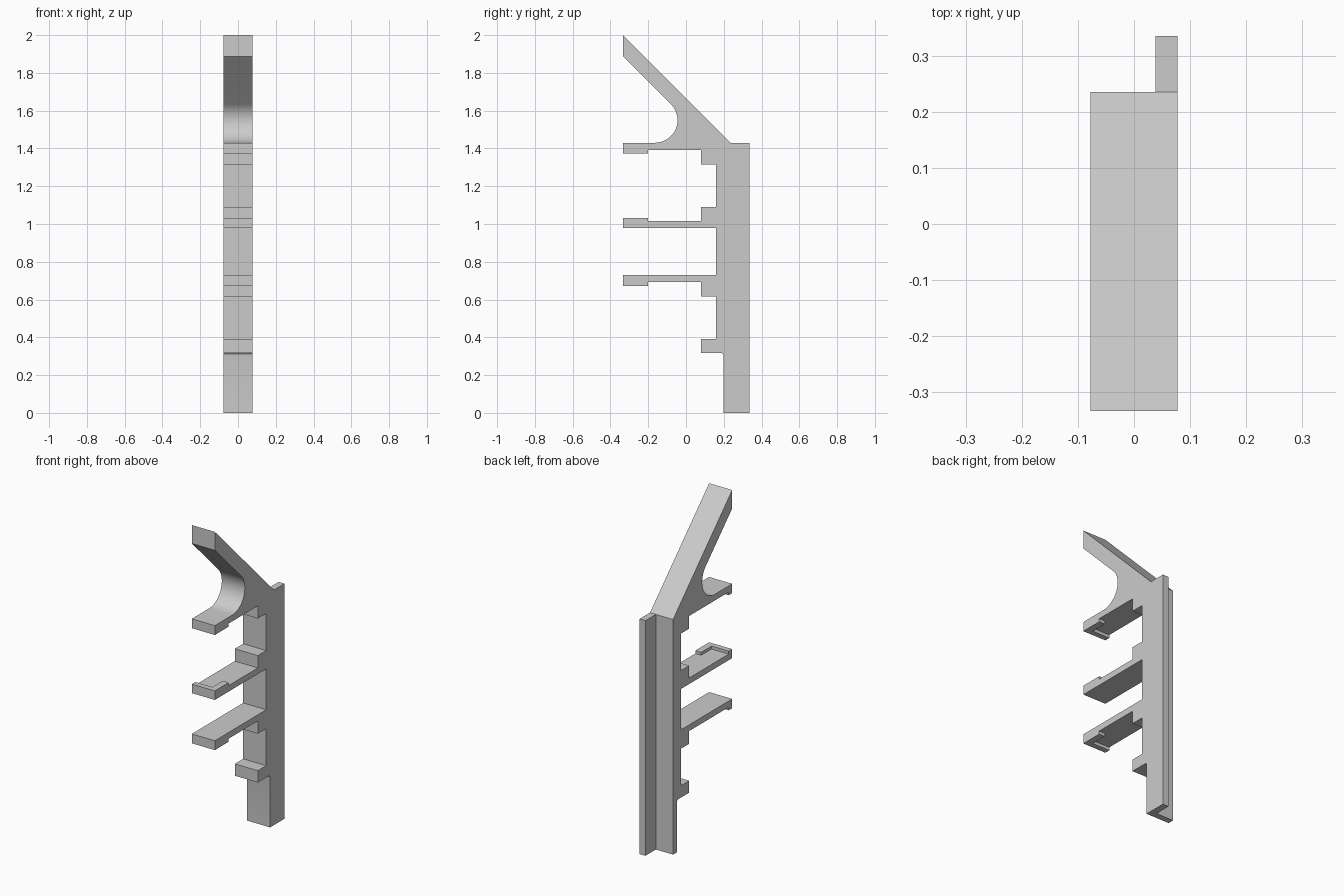
import bpy, bmesh, math
from mathutils import Vector

cube = bpy.data.objects.get("Cube")
if cube:
    bpy.data.objects.remove(cube, do_unlink=True)

HALF = 0.0775            # half thickness of the bracket
FRONT, LIP = -0.333, -0.30   # shelf tips and inner side of their lips
STEP, SPINE, BACK = 0.08, 0.16, 0.235
TOP = 1.43


def arc(cy, cz, r, start, end, steps):
    """Points along a circular arc in the side plane."""
    angles = [math.radians(start + (end - start) * i / steps) for i in range(steps + 1)]
    return [(cy + r * math.cos(a), cz + r * math.sin(a)) for a in angles]


# Side profile (y, z)
profile = [(BACK, 0), (0.198, 0)]
profile += arc(0.183, 0.303, 0.015, 0, 90, 5)                       # small foot fillet
profile += [(STEP, 0.318), (STEP, 0.39), (SPINE, 0.39)]             # lowest stub
profile += [(SPINE, 0.615), (STEP, 0.615), (STEP, 0.692),           # lower shelf
            (LIP, 0.692), (LIP, 0.673), (FRONT, 0.673),
            (FRONT, 0.73), (SPINE, 0.73)]
profile += [(SPINE, 0.978), (FRONT, 0.978), (FRONT, 1.033),         # middle shelf
            (LIP, 1.033), (LIP, 1.015), (STEP, 1.015),
            (STEP, 1.09), (SPINE, 1.09)]
profile += [(SPINE, 1.315), (STEP, 1.315), (STEP, 1.392),           # upper shelf
            (LIP, 1.392), (LIP, 1.373), (FRONT, 1.373), (FRONT, TOP)]
profile += arc(-0.165, 1.55, 0.12, -90, 45, 24)                     # round hollow
profile += [(FRONT, 1.888), (FRONT, 2.0), (BACK, TOP)]              # sloping arm

# Extrude the profile across the thickness
bm = bmesh.new()
side = bm.faces.new([bm.verts.new((-HALF, y, z)) for y, z in profile])
ext = bmesh.ops.extrude_face_region(bm, geom=[side], use_keep_orig=True)
verts = [g for g in ext["geom"] if isinstance(g, bmesh.types.BMVert)]
bmesh.ops.translate(bm, verts=verts, vec=(2 * HALF, 0, 0))
bmesh.ops.recalc_face_normals(bm, faces=bm.faces)

# Split the back face and pull out the narrow rear flange
back = [f for f in bm.faces if f.normal.y > 0.99]
edges = {e for f in back for e in f.edges}
bmesh.ops.bisect_plane(bm, geom=back + list(edges) + list({v for e in edges for v in e.verts}),
                       plane_co=(0.038, 0, 0), plane_no=(1, 0, 0))
strip = [f for f in bm.faces if f.normal.y > 0.99 and f.calc_center_median().x > 0.038]
flange = bmesh.ops.extrude_face_region(bm, geom=strip)
verts = [g for g in flange["geom"] if isinstance(g, bmesh.types.BMVert)]
bmesh.ops.translate(bm, verts=verts, vec=Vector((0, 0.1, 0)))
bmesh.ops.delete(bm, geom=[f for f in strip if f.is_valid], context="FACES_ONLY")
bmesh.ops.recalc_face_normals(bm, faces=bm.faces)

mesh = bpy.data.meshes.new("shelf_bracket")
bm.to_mesh(mesh)
bm.free()
bracket = bpy.data.objects.new("shelf_bracket", mesh)
bpy.context.collection.objects.link(bracket)

# Plain grey material
grey = bpy.data.materials.new("plain_grey")
grey.use_nodes = True
colour = (0.6, 0.6, 0.6, 1)
grey.diffuse_color = colour
grey.node_tree.nodes["Principled BSDF"].inputs["Base Color"].default_value = colour
mesh.materials.append(grey)

# Smooth only the rounded hollow and fillet
bpy.ops.object.select_all(action="DESELECT")
bracket.select_set(True)
bpy.context.view_layer.objects.active = bracket
bpy.ops.object.shade_smooth_by_angle(angle=math.radians(30))
